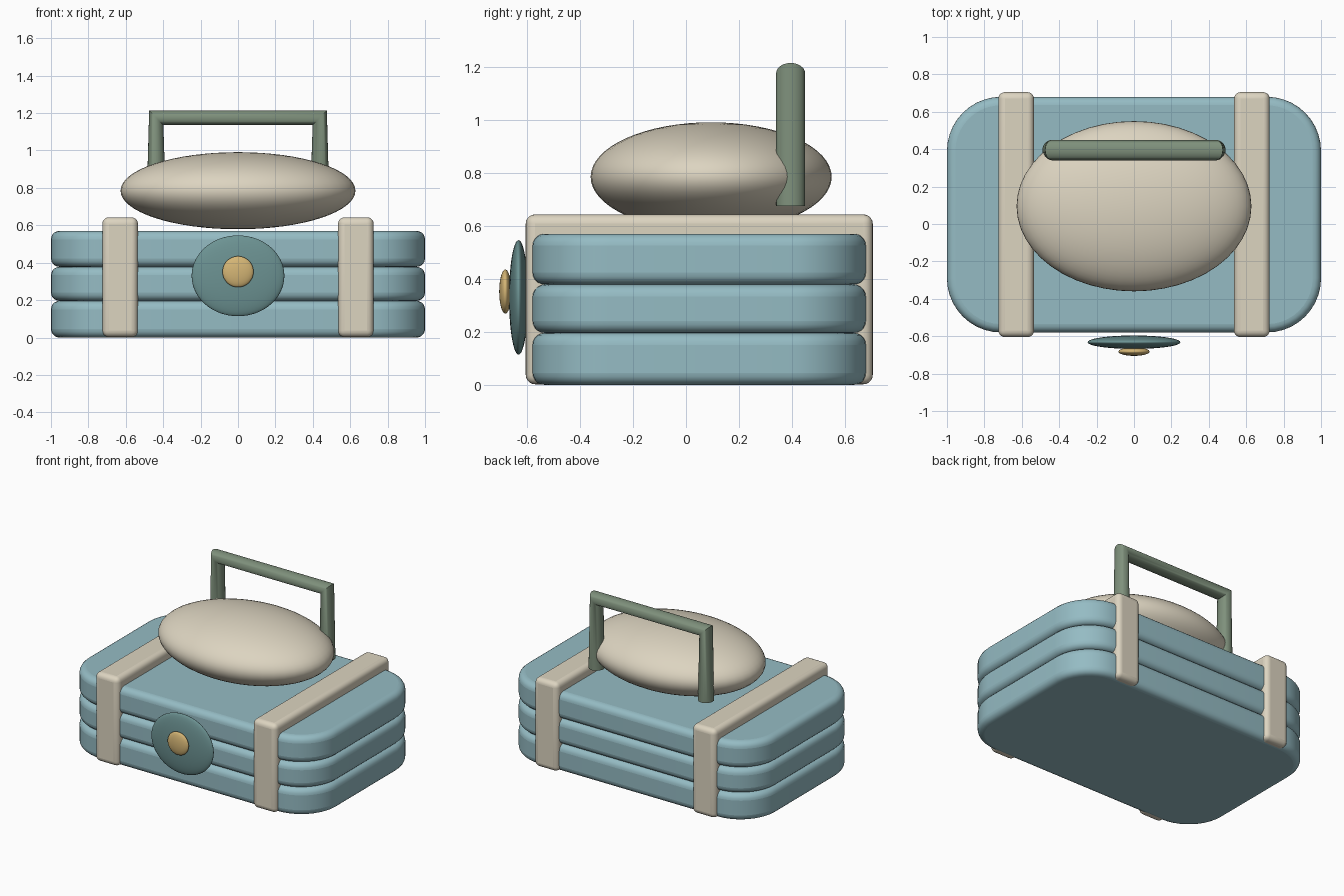
import bpy, bmesh, math
from mathutils import Vector

cube = bpy.data.objects.get("Cube")
if cube:
    bpy.data.objects.remove(cube, do_unlink=True)


def material(name, rgb):
    m = bpy.data.materials.new(name)
    m.use_nodes = True
    m.diffuse_color = (*rgb, 1)
    m.node_tree.nodes["Principled BSDF"].inputs["Base Color"].default_value = (*rgb, 1)
    return m


blue = material("pale blue", (0.30, 0.50, 0.55))
cream = material("cream", (0.72, 0.66, 0.53))
teal = material("teal", (0.15, 0.29, 0.29))
gold = material("gold", (0.67, 0.47, 0.18))
green = material("sage green", (0.21, 0.28, 0.20))


def finish(name, bm, mat, bevel=0, angle=40):
    bmesh.ops.recalc_face_normals(bm, faces=bm.faces)
    mesh = bpy.data.meshes.new(name)
    bm.to_mesh(mesh)
    bm.free()
    mesh.materials.append(mat)
    ob = bpy.data.objects.new(name, mesh)
    bpy.context.collection.objects.link(ob)
    if bevel:
        mod = ob.modifiers.new("Rounded edges", 'BEVEL')
        mod.width, mod.segments, mod.limit_method = bevel, 5, 'ANGLE'
        mod.angle_limit = math.radians(40)
    bpy.ops.object.select_all(action='DESELECT')
    ob.select_set(True)
    bpy.context.view_layer.objects.active = ob
    bpy.ops.object.shade_smooth_by_angle(angle=math.radians(angle))
    return ob


def block(name, low, high, mat, bevel, corner=0):
    """Box between two corners, with optional rounded upright corners."""
    low, high = Vector(low), Vector(high)
    bm = bmesh.new()
    bmesh.ops.create_cube(bm, size=1)
    for v in bm.verts:
        v.co = (low + high) / 2 + v.co * (high - low)
    if corner:
        upright = [e for e in bm.edges
                   if abs(e.verts[0].co.z - e.verts[1].co.z) > 0.01]
        bmesh.ops.bevel(bm, geom=upright, offset=corner, segments=10,
                        profile=0.5, affect='EDGES')
    return finish(name, bm, mat, bevel)


def ellipsoid(name, centre, radii, mat):
    bm = bmesh.new()
    bmesh.ops.create_uvsphere(bm, u_segments=48, v_segments=32, radius=1)
    for v in bm.verts:
        v.co = Vector(centre) + v.co * Vector(radii)
    return finish(name, bm, mat, angle=60)


# Stacked rounded slabs of the case
levels = [0, 0.196, 0.378, 0.57]
for name, z0, z1 in zip(("lower_slab", "middle_slab", "upper_slab"), levels, levels[1:]):
    block(name, (-1, -0.58, z0), (1, 0.68, z1), blue, 0.045, corner=0.29)

# Straps around the case
for name, s in (("left_strap", 1), ("right_strap", -1)):
    block(name, (s * 0.63 - 0.095, -0.605, 0.002), (s * 0.63 + 0.095, 0.705, 0.643),
          cream, 0.035)

# Cushion on top, clasp plate and button on the front
ellipsoid("cushion", (0, 0.095, 0.785), (0.628, 0.455, 0.206), cream)
ellipsoid("clasp_plate", (0, -0.632, 0.33), (0.248, 0.036, 0.216), teal)
ellipsoid("clasp_button", (0, -0.682, 0.352), (0.083, 0.023, 0.083), gold)

# Handle: oval tube with mitred top corners and slightly flared legs
bm = bmesh.new()
rings = []
sides = 24
for x, z, rx, rz in ((-0.437, 0.675, -0.053, 0), (-0.437, 1.175, -0.038, 0.04),
                     (0.437, 1.175, 0.038, 0.04), (0.437, 0.675, 0.053, 0)):
    ring = []
    for i in range(sides):
        a = math.tau * i / sides
        ring.append(bm.verts.new((x + rx * math.cos(a), 0.395 + 0.055 * math.sin(a),
                                  z + rz * math.cos(a))))
    rings.append(ring)
for a, b in zip(rings, rings[1:]):
    for i in range(sides):
        j = (i + 1) % sides
        bm.faces.new((a[i], a[j], b[j], b[i]))
for end in (rings[0], rings[-1]):
    bm.faces.new(end)
finish("handle", bm, green)
